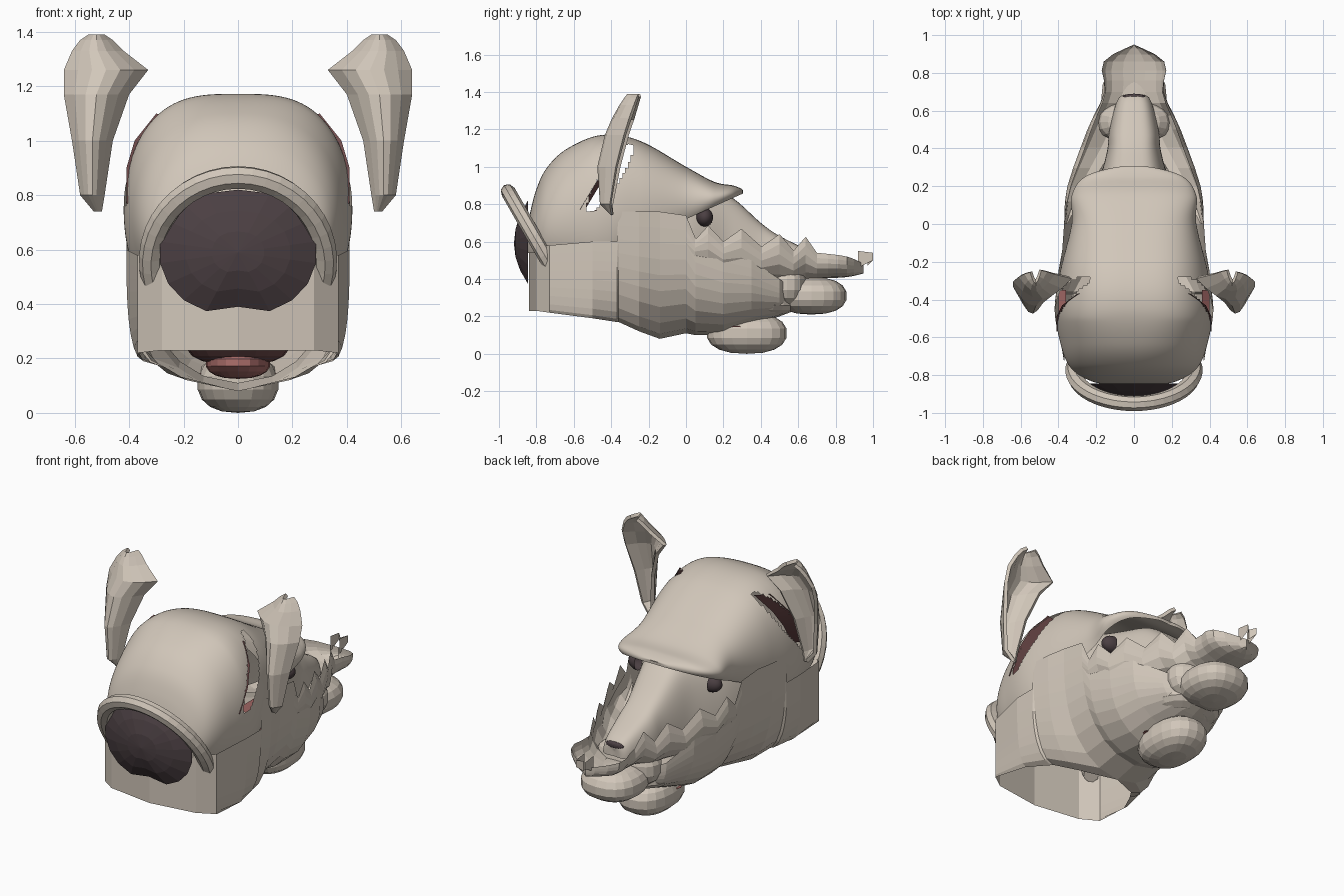
import bpy, bmesh, math
from mathutils import Vector

if "Cube" in bpy.data.objects:
    bpy.data.objects.remove(bpy.data.objects["Cube"], do_unlink=True)


def material(name, rgb):
    m = bpy.data.materials.new(name)
    m.use_nodes = True
    m.diffuse_color = (*rgb, 1)
    m.node_tree.nodes["Principled BSDF"].inputs["Base Color"].default_value = (*rgb, 1)
    return m


SKIN = material("taupe skin", (.64, .57, .49))
DARK = material("dark brown", (.07, .05, .055))
RED = material("mouth red", (.42, .16, .15))
MAROON = material("dark maroon", (.16, .07, .07))
HEAD_CENTRE = Vector((0, -.1, .55))


def spow(value, power):
    """Signed power, for boxy rounded shapes."""
    return math.copysign(abs(value) ** power, value)


def steps(count, start=0, end=1):
    """Evenly spaced values from start to end."""
    return [start + (end - start) * i / count for i in range(count + 1)]


def grid(name, rows, mat, smooth=False, drop=None, centre=HEAD_CENTRE, thick=0):
    """Mirrored sheet through equally long rows of points on the +x side."""
    bm = bmesh.new()
    verts = [[bm.verts.new(point) for point in row] for row in rows]
    for a, b in zip(verts, verts[1:]):
        for i in range(len(a) - 1):
            bm.faces.new((a[i], a[i + 1], b[i + 1], b[i]))
    if drop:
        gone = [f for f in bm.faces if drop(f.calc_center_median())]
        bmesh.ops.delete(bm, geom=gone, context='FACES')
    bmesh.ops.remove_doubles(bm, verts=bm.verts, dist=.0005)
    bm.normal_update()
    facing = sum(f.normal.dot(f.calc_center_median() - centre) * f.calc_area() for f in bm.faces)
    if facing < 0:
        bmesh.ops.reverse_faces(bm, faces=bm.faces)
    for f in bm.faces:
        f.smooth = smooth
    mesh = bpy.data.meshes.new(name)
    bm.to_mesh(mesh)
    bm.free()
    mesh.materials.append(mat)
    ob = bpy.data.objects.new(name, mesh)
    bpy.context.scene.collection.objects.link(ob)
    if thick:
        ob.modifiers.new("Thickness", 'SOLIDIFY').thickness = thick
    ob.modifiers.new("Mirror", 'MIRROR').use_clip = True


def spline(rows, count):
    """Smoothly resample a list of equal tuples."""
    out = []
    last = len(rows) - 1
    for i in range(last):
        near = [rows[max(0, min(last, i + k))] for k in (-1, 0, 1, 2)]
        for t in steps(count)[:-1]:
            out.append([b + .5 * t * (c - a + t * (2*a - 5*b + 4*c - d + t * (3*(b - c) + d - a)))
                        for a, b, c, d in zip(*near)])
    return out + [list(rows[-1])]


def arch(stations, sub, count, start, base, power):
    """Arched sections from (y, half width, top); base and power are rules of y."""
    low = math.sin(start)
    return [[(w * max(0, math.cos(a)) ** power(y), y,
              base(y) + (top - base(y)) * (math.sin(a) - low) / (1 - low))
             for a in steps(count, start, math.pi / 2)] for y, w, top in spline(stations, sub)]


def curtain(columns, count, tuck, lean):
    """Side wall from (y, x, top, bottom); tuck and lean give bottom and top x by y."""
    rows = []
    for y, x, top, low in columns:
        inner = x * tuck(y)
        rows.append([(max(0, inner + (x - inner) * (1 - t ** 3) ** .5 - lean(y) * (1 - t) ** 2),
                      y, top + (low - top) * t) for t in steps(count)[:-1] + [.96, 1]])
    return rows


def blob(name, centre, size, mat, smooth=False, power=.85):
    """Rounded pad, built as an outer half and mirrored."""
    rows = []
    for lat in steps(9, -math.pi / 2, math.pi / 2):
        ring = spow(max(0, math.cos(lat)), power)
        rows.append([(centre[0] + size[0] * ring * spow(max(0, math.sin(lon)), power),
                      centre[1] + size[1] * ring * spow(math.cos(lon), power),
                      centre[2] + size[2] * spow(math.sin(lat), power))
                     for lon in steps(10, 0, math.pi)])
    grid(name, rows, mat, smooth, centre=Vector(centre))


# Smooth skull cap with brow ridge and slanted ear slits
skull = [(-.85, .1, .6), (-.84, .2, .72), (-.8, .29, .88), (-.74, .35, 1), (-.63, .39, 1.1),
         (-.45, .42, 1.17), (-.25, .39, 1.14), (0, .33, 1), (.15, .33, .92), (.25, .26, .9),
         (.3, .1, .88), (.3, 0, .87)]


def slit_y(z):
    return -.4 + (z - .95) * .6


def ear_hole(p):
    return math.hypot((p.y - slit_y(p.z)) / .06, (p.z - .94) / .18) < 1


grid("skull_cap", arch(skull, 14, 56, -.5, lambda y: .54 + max(0, y + .4) * .45,
                       lambda y: .63 + max(0, -y - .5)), SKIN, True, ear_hole)

# Inner wall and floor of each ear opening
wall = [(.77, .41), (.9, .41), (1, .38), (1.1, .3)]
grid("ear_lining", [[(x - d, slit_y(z) - .06 + d * .1, z - d * .3) for d in steps(2, 0, .1)]
                    for z, x in wall], MAROON, True, centre=Vector((.4, -1, .9)))
grid("ear_canal", [[(x, y, 1.13 - x) for x in (.36, .4)] for y in steps(2, -.49, -.35)], RED,
     centre=Vector((.4, -.4, .4)))

# Eye sockets, cheeks and nose bridge
face = [(-.15, .35, .95), (0, .31, .9), (.1, .26, .88), (.2, .2, .86), (.28, .17, .81),
        (.4, .14, .7), (.5, .13, .63), (.67, .08, .54), (.68, 0, .48)]
grid("nose_bridge", arch(face, 4, 16, 0, lambda y: .45, lambda y: .55), SKIN, True)

# Eyes on both sides and the nostril pad
blob("eyes", (.24, .1, .73), (.065, .045, .05), DARK, True, 1)
blob("nostril_pad", (0, .67, .515), (.06, .02, .02), DARK)

# Faceted neck, cheeks and lower jaw: open below the neck, closed under the jaw
jaw = [(-.84, 0, .57, .23), (-.8, .28, .57, .23), (-.73, .37, .58, .22), (-.5, .41, .6, .19),
       (-.37, .41, .6, .17), (-.36, .41, .76, .17), (-.25, .4, .76, .12), (-.14, .38, .76, .08),
       (0, .37, .74, .11), (.05, .36, .62, .1), (.2, .34, .55, .1), (.35, .3, .5, .15),
       (.5, .22, .4, .2), (.58, .1, .34, .23), (.6, 0, .33, .25)]
grid("neck_and_jaw", curtain(jaw, 8, lambda y: min(1, max(0, -.14 - y) * 2) ** .5, lambda y: 0), SKIN)

# Upper muzzle with a ragged top edge
muzzle = spline([(0, .37, .61, .53), (.2, .37, .6, .44), (.5, .27, .56, .37), (.7, .17, .54, .4),
                 (.86, .16, .52, .41), (.95, 0, .48, .43)], 3)
for i, column in enumerate(muzzle):
    if i % 2 == 0 and column[0] < .75:
        column[2] += .08
grid("upper_muzzle", curtain(muzzle, 5, lambda y: max(0, .95 - 1.5 * y),
                             lambda y: .3 * max(0, y) * max(0, .8 - y)), SKIN)
grid("nose_tip", curtain([(.92, .03, .55, .46), (1, .03, .54, .5), (.97, 0, .53, .47)], 2,
                         lambda y: 1, lambda y: 0), SKIN)

# Soft lips, chin and mouth interior
blob("upper_lip", (0, .67, .31), (.175, .19, .1), SKIN)
blob("lip_corners", (0, .54, .37), (.2, .11, .13), SKIN)
blob("lower_lip", (0, .4, .275), (.2, .195, .075), SKIN)
blob("chin", (0, .325, .11), (.15, .215, .11), SKIN)
blob("gum_line", (0, .27, .145), (.156, .05, .006), RED)
blob("mouth_lining", (0, .02, .25), (.19, .27, .075), MAROON)
blob("tongue", (0, .05, .185), (.12, .28, .06), RED)

# Cupped ears from (height, inner x, outer x)
ear = [(.74, .5, .53), (.8, .49, .58), (1, .46, .61), (1.17, .4, .64), (1.26, .33, .64),
       (1.33, .42, .61), (1.37, .46, .58), (1.39, .49, .55)]
ear_rows = []
for z, inner, outer in ear:
    rise = (z - .74) / .65
    cup = .15 * math.sin(math.pi * .9 * rise) ** .5
    ear_rows.append([(inner + (outer - inner) * t, -.4 + .17 * rise - cup * math.sin(math.pi * (.06 + .84 * t)), z)
                     for t in steps(6)])
grid("ears", ear_rows, SKIN, centre=Vector((.5, .2, 1)), thick=.02)

# Dark domed patch on the back of the neck, notched at the bottom
rim = [(.29 * spow(abs(math.sin(a)), .85), .23 * math.cos(a)) for a in steps(9, 0, math.pi)]
rim[-1] = (0, -.2)
patch = [[(x * s, -.92 + .075 * s * s, .59 + z * s) for x, z in rim] for s in steps(3)]
grid("neck_patch", patch, DARK)

# Banded arched collar, tilted backward
collar = []
for t in steps(12, -.25, math.pi / 2):
    mid = Vector((.32 * math.cos(t), -.775 - .175 * math.sin(t), .56 + .305 * math.sin(t)))
    side = Vector((0, -.85, -.53))
    out = Vector((math.cos(t), -.53 * math.sin(t), .85 * math.sin(t)))
    ring = [mid + .044 * math.cos(a) * out + .04 * math.sin(a) * side for a in steps(8, 0, math.tau)]
    if not collar:
        collar.append([mid] * len(ring))
    collar.append(ring)
grid("collar", collar, SKIN, centre=Vector((0, -.775, .56)))
